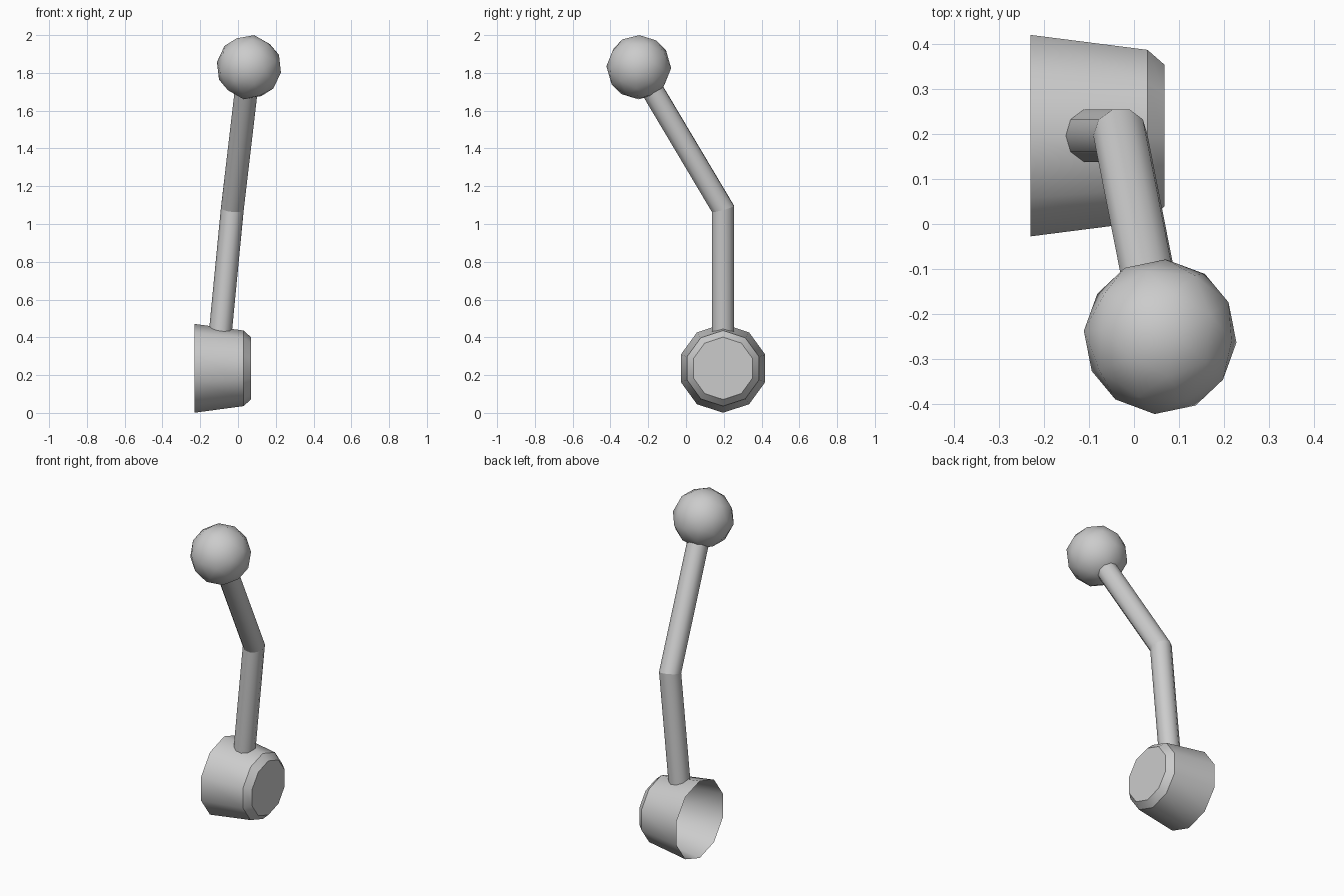
import bpy, bmesh, math
from mathutils import Vector

cube = bpy.data.objects.get("Cube")
if cube:
    bpy.data.objects.remove(cube, do_unlink=True)

SIDES = 10
metal = bpy.data.materials.new("plain_grey")
metal.use_nodes = True
GREY = (0.6, 0.6, 0.6, 1)
metal.diffuse_color = GREY
metal.node_tree.nodes["Principled BSDF"].inputs["Base Color"].default_value = GREY


def finish(name, bm):
    mesh = bpy.data.meshes.new(name)
    bm.to_mesh(mesh)
    bm.free()
    mesh.materials.append(metal)
    obj = bpy.data.objects.new(name, mesh)
    bpy.context.collection.objects.link(obj)
    return obj


def loft(name, rings, cap_end):
    """Skin a list of rings, smooth around and sharp between the bands."""
    bm = bmesh.new()
    loops = [[bm.verts.new(p) for p in ring] for ring in rings]
    for low, high in zip(loops, loops[1:]):
        for i in range(SIDES):
            j = (i + 1) % SIDES
            bm.faces.new((low[i], low[j], high[j], high[i])).smooth = True
    if cap_end:
        bm.faces.new(loops[-1])
    for loop in loops:
        for i in range(SIDES):
            bm.edges.get((loop[i], loop[(i + 1) % SIDES])).smooth = False
    return finish(name, bm)


angles = [2 * math.pi * i / SIDES for i in range(SIDES)]

# Hollow tapered hub lying along x, open on one end, bevelled at the cap
hub_y, hub_z = 0.196, 0.236
hub_profile = [(-0.23, 0.235), (0.03, 0.2), (0.068, 0.165)]
loft("hub", [[(x, hub_y + r * math.sin(a), hub_z + r * math.cos(a))
              for a in reversed(angles)] for x, r in hub_profile], True)

# Bent arm: a ring is slid along each section, mitred at the elbow
base = Vector((-0.094, 0.196, 0.42))
elbow = Vector((-0.03, 0.196, 1.08))
knob_centre = Vector((0.058, -0.25, 1.83))
lower = (elbow - base).normalized()
upper = (knob_centre - elbow).normalized()


def slide(points, direction, centre, normal):
    return [p + direction * ((centre - p).dot(normal) / direction.dot(normal))
            for p in points]


ring = [base + Vector((0.061 * math.cos(a), 0.061 * math.sin(a), 0)) for a in angles]
elbow_ring = slide(ring, lower, elbow, lower + upper)
tip_ring = slide(elbow_ring, upper, knob_centre - upper * 0.1, upper)
loft("arm", [ring, elbow_ring, tip_ring], False)

# Round knob, turned in line with the upper arm
bm = bmesh.new()
bmesh.ops.create_icosphere(bm, subdivisions=2, radius=0.172)
for face in bm.faces:
    face.smooth = True
knob = finish("knob", bm)
knob.location = knob_centre
knob.rotation_euler = upper.to_track_quat('Z', 'Y').to_euler()
